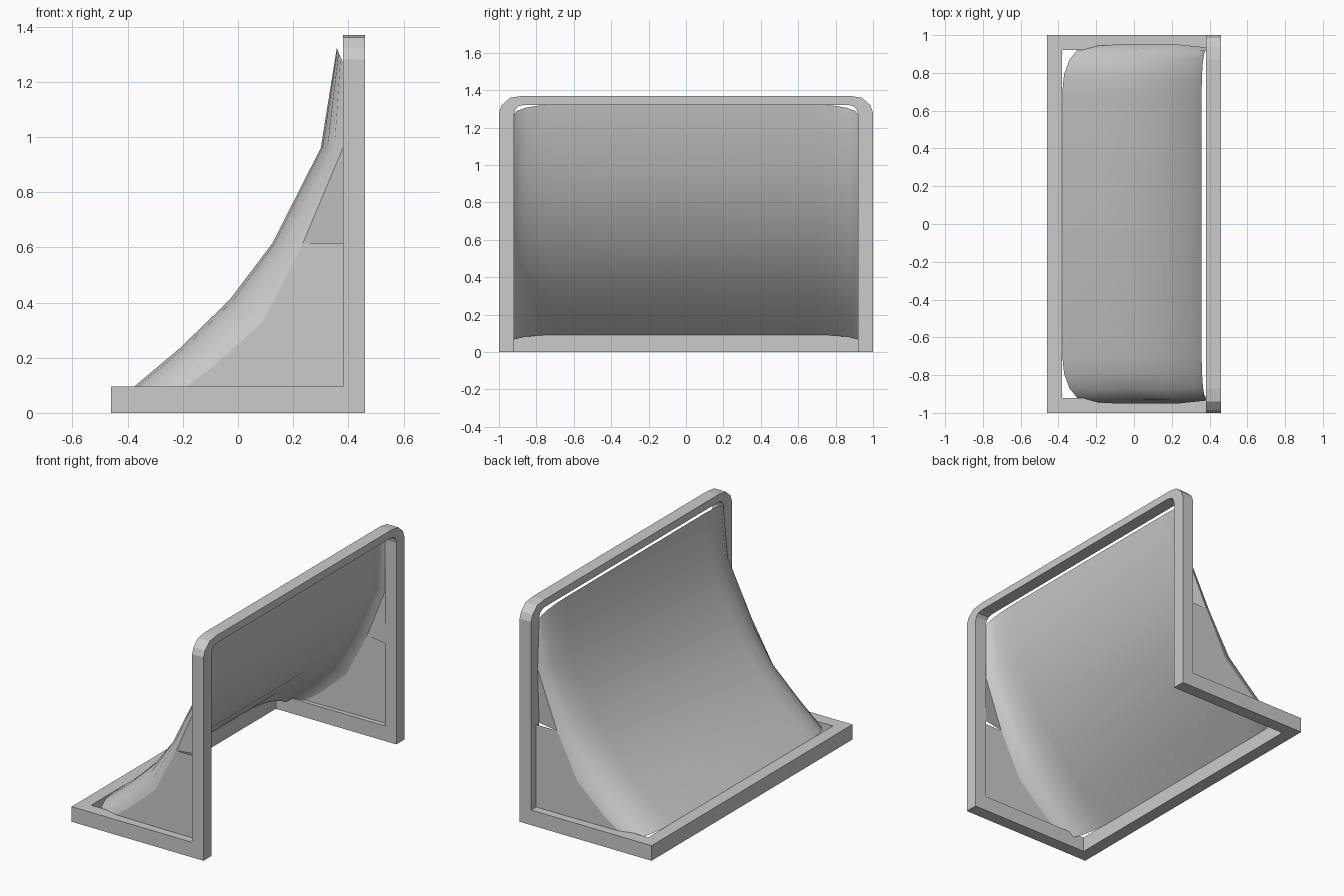
import bpy
from math import sin, cos, radians

if "Cube" in bpy.data.objects:
    bpy.data.objects.remove(bpy.data.objects["Cube"])


def mesh_object(name, verts, faces, smooth=False):
    mesh = bpy.data.meshes.new(name)
    mesh.from_pydata(verts, [], faces)
    mesh.update()
    ob = bpy.data.objects.new(name, mesh)
    bpy.context.collection.objects.link(ob)
    if smooth:
        bpy.ops.object.select_all(action='DESELECT')
        ob.select_set(True)
        bpy.context.view_layer.objects.active = ob
        bpy.ops.object.shade_smooth_by_angle(angle=radians(40))
    return ob


def box(name, lo, hi):
    bpy.ops.mesh.primitive_cube_add(size=1, location=[(a + b) / 2 for a, b in zip(lo, hi)])
    ob = bpy.context.object
    ob.name = name
    ob.scale = [b - a for a, b in zip(lo, hi)]
    bpy.ops.object.transform_apply(location=False, rotation=False, scale=True)


# Front arch: posts and crossbar with rounded corners
outer = [(1, 0), (1, 1.28), (0.985, 1.32), (0.94, 1.36), (0.87, 1.37)]
inner = [(0.92, 0), (0.92, 1.27), (0.912, 1.297), (0.895, 1.315), (0.86, 1.322)]
outer += [(-y, z) for y, z in reversed(outer)]
inner += [(-y, z) for y, z in reversed(inner)]
n = len(outer)
verts = [(x, y, z) for x in (0.38, 0.46) for loop in (outer, inner) for y, z in loop]
faces = []
for i in range(n - 1):
    o0, i0, o1, i1 = i, n + i, 2 * n + i, 3 * n + i
    faces += [(o0, o0 + 1, i0 + 1, i0), (o1, i1, i1 + 1, o1 + 1),
              (o0, o1, o1 + 1, o0 + 1), (i0, i0 + 1, i1 + 1, i1)]
for i in (0, n - 1):
    f = (i, n + i, 3 * n + i, 2 * n + i)
    faces.append(f if i == 0 else f[::-1])
mesh_object("front_arch", verts, faces)

# Ground bars
box("rear_ground_bar", (-0.46, -1, 0), (-0.38, 1, 0.095))
for s, side in ((1, "left"), (-1, "right")):
    ya, yb = sorted((0.92 * s, s))
    box(side + "_ground_bar", (-0.38, ya, 0), (0.38, yb, 0.095))

# Draped net: each row is (centre x, z) -> (edge x, y, z), with a rounded side
rows = [((-0.38, 0.092), (-0.25, 0.94, 0.05)),
        ((-0.21, 0.235), (-0.10, 0.95, 0.16)),
        ((-0.03, 0.41), (0.09, 0.95, 0.33)),
        ((0.125, 0.615), (0.235, 0.95, 0.615)),
        ((0.30, 0.96), (0.38, 0.935, 0.96)),
        ((0.358, 1.322), (0.38, 0.92, 1.27))]
angles = [radians(a) for a in (0, 22.5, 45, 67.5, 90)]
verts, faces = [], []
for (cx, cz), (ex, ey, ez) in rows:
    half = []
    for a in angles:
        t = 1 - cos(a)
        half.append((cx + (ex - cx) * t, 0.70 + (ey - 0.70) * sin(a), cz + (ez - cz) * t))
    verts += [(x, -y, z) for x, y, z in reversed(half)] + half
w = 2 * len(angles)
for r in range(len(rows) - 1):
    for c in range(w - 1):
        k = r * w + c
        faces.append((k, k + w, k + w + 1, k + 1))
mesh_object("draped_net", verts, faces, smooth=True)

# Side nets: flat lower panel plus a tapering upper gusset
for s, side in ((1, "left"), (-1, "right")):
    edge = [(e[0], s * e[1], e[2]) for _, e in rows[:4]]
    panel = edge + [(0.38, s * 0.95, 0.615), (0.38, s * 0.95, 0.05)]
    f = tuple(range(len(panel)))
    mesh_object(side + "_side_net", panel, [f if s > 0 else f[::-1]])
    gusset = [edge[3], (0.38, s * 0.935, 0.96), (0.38, s * 0.92, 0.615)]
    mesh_object(side + "_net_gusset", gusset, [(0, 1, 2) if s > 0 else (2, 1, 0)])
